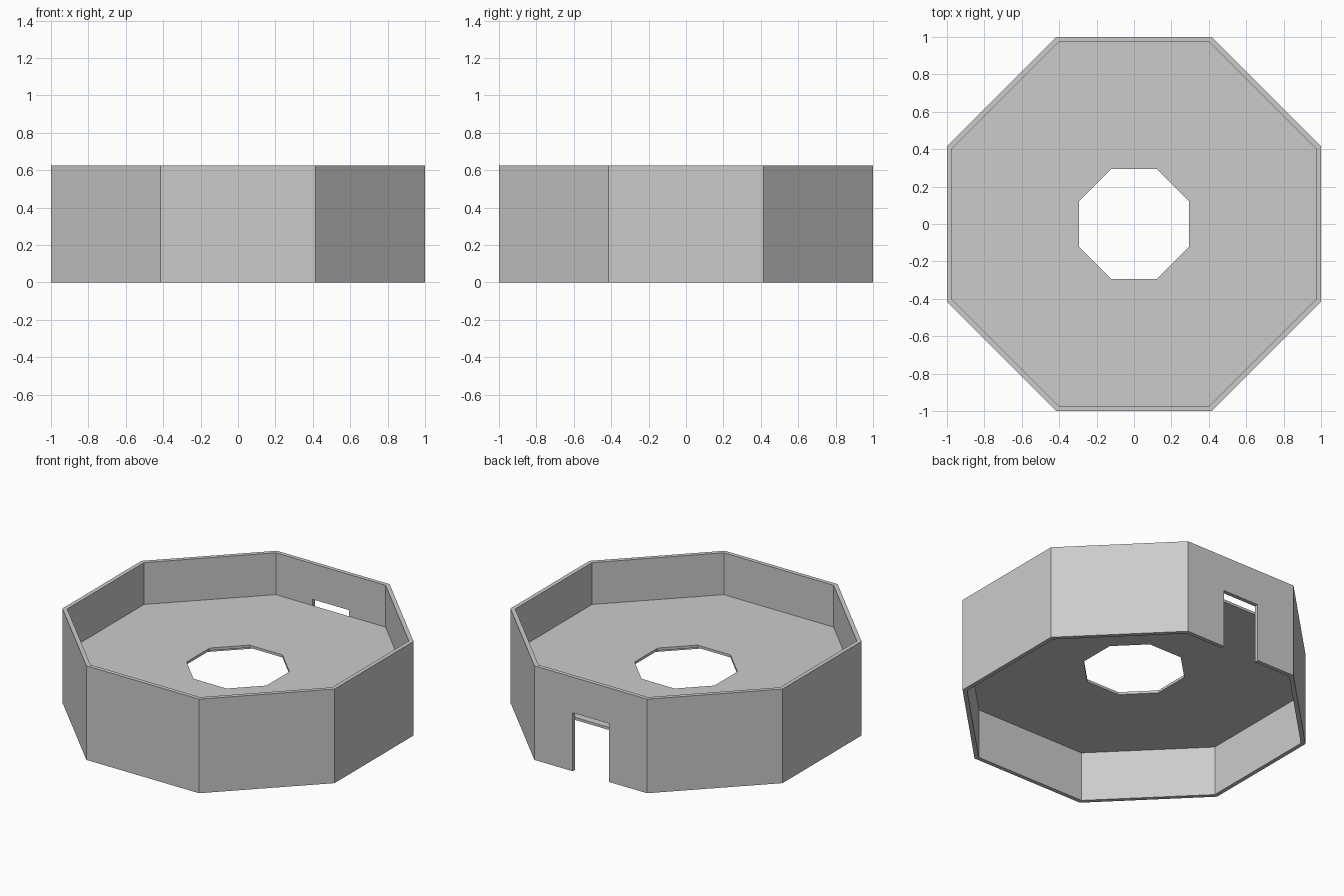
import bpy
import bmesh
from math import cos, sin, pi

cube = bpy.data.objects.get("Cube")
if cube:
    bpy.data.objects.remove(cube, do_unlink=True)

SIDES = 8
HEIGHT = 0.625
OUTER, INNER, HOLE = 1.0, 0.973, 0.293    # centre-to-side distances
FLOOR_LOW, FLOOR_TOP = 0.33, 0.347
DOOR_WIDTH, DOOR_TOP = 0.266, 0.388

grey = bpy.data.materials.new("light_grey")
grey.use_nodes = True
colour = (0.6, 0.6, 0.6, 1)
grey.diffuse_color = colour
grey.node_tree.nodes["Principled BSDF"].inputs["Base Color"].default_value = colour


def octagon_ring(name, outer, inner, low, top):
    """Closed eight-sided ring with flat walls."""
    bm = bmesh.new()

    def loop(apothem, z):
        r = apothem / cos(pi / SIDES)
        angles = [(i + 0.5) * 2 * pi / SIDES for i in range(SIDES)]
        return [bm.verts.new((r * cos(a), r * sin(a), z)) for a in angles]

    loops = [loop(outer, low), loop(outer, top), loop(inner, top), loop(inner, low)]
    for a, b in zip(loops, loops[1:] + loops[:1]):
        for i in range(SIDES):
            j = (i + 1) % SIDES
            bm.faces.new((a[i], a[j], b[j], b[i]))
    bmesh.ops.recalc_face_normals(bm, faces=bm.faces)
    mesh = bpy.data.meshes.new(name)
    bm.to_mesh(mesh)
    bm.free()
    mesh.materials.append(grey)
    obj = bpy.data.objects.new(name, mesh)
    bpy.context.collection.objects.link(obj)
    return obj


# Outer wall and the raised floor with its central opening
wall = octagon_ring("outer_wall", OUTER, INNER, 0, HEIGHT)
octagon_ring("floor_slab", INNER, HOLE, FLOOR_LOW, FLOOR_TOP)

# Doorway cut through the back wall
below = 0.1
bpy.ops.mesh.primitive_cube_add(size=1, location=(0, OUTER, (DOOR_TOP - below) / 2))
cutter = bpy.context.object
cutter.name = "doorway_cutter"
cutter.scale = (DOOR_WIDTH, 0.2, DOOR_TOP + below)
cutter.data.materials.append(grey)
cutter.hide_render = True

cut = wall.modifiers.new("doorway", 'BOOLEAN')
cut.operation = 'DIFFERENCE'
cut.solver = 'EXACT'
cut.object = cutter
bpy.context.view_layer.objects.active = wall
bpy.ops.object.modifier_apply(modifier=cut.name)
bpy.data.objects.remove(cutter, do_unlink=True)
